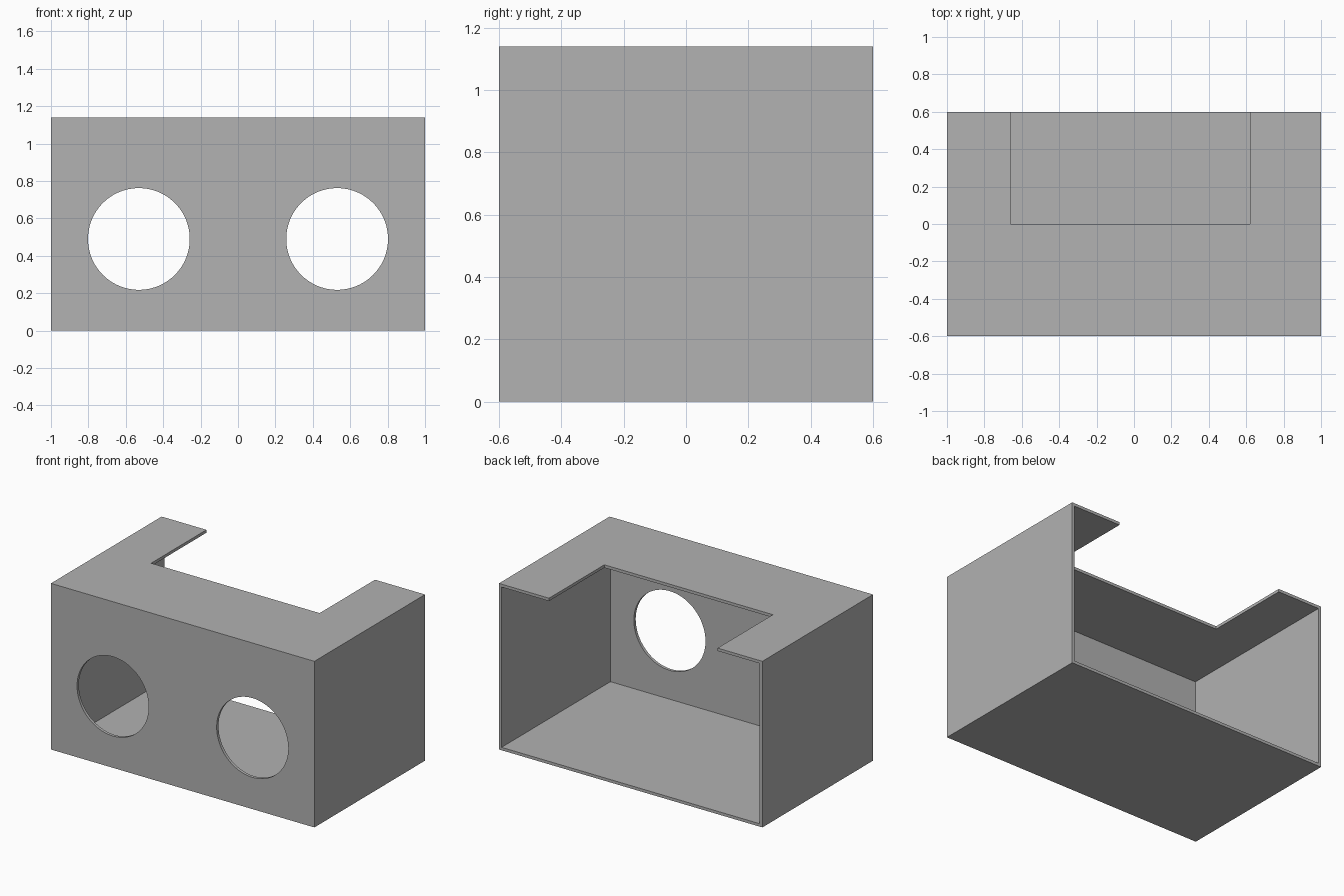
import bpy
from mathutils import Vector

if "Cube" in bpy.data.objects:
    bpy.data.objects.remove(bpy.data.objects["Cube"], do_unlink=True)

WIDTH, DEPTH, HEIGHT, WALL = 2.0, 1.2, 1.14, 0.02
HOLE_X, HOLE_Z, HOLE_RADIUS = 0.53, 0.49, 0.272

grey = bpy.data.materials.new("light_grey")
grey.use_nodes = True
grey.diffuse_color = (0.445, 0.445, 0.445, 1)
grey.node_tree.nodes["Principled BSDF"].inputs["Base Color"].default_value = grey.diffuse_color


def box(name, low, high):
    """Box between two opposite corners."""
    low, high = Vector(low), Vector(high)
    bpy.ops.mesh.primitive_cube_add(size=1, location=(low + high) / 2)
    obj = bpy.context.object
    obj.name = name
    obj.scale = high - low
    bpy.ops.object.transform_apply(location=True, rotation=True, scale=True)
    obj.data.materials.append(grey)
    return obj


def cut(target, cutter):
    """Subtract the cutter, then discard it."""
    cutter.hide_render = True
    mod = target.modifiers.new(cutter.name, 'BOOLEAN')
    mod.operation = 'DIFFERENCE'
    mod.solver = 'EXACT'
    mod.object = cutter
    bpy.context.view_layer.objects.active = target
    bpy.ops.object.modifier_apply(modifier=mod.name)
    bpy.data.objects.remove(cutter, do_unlink=True)


x, y = WIDTH / 2, DEPTH / 2

# Outer block, hollowed from the open back
housing = box("housing", (-x, -y, 0), (x, y, HEIGHT))
cut(housing, box("cavity", (-x + WALL, -y + WALL, WALL),
                 (x - WALL, y + 0.2, HEIGHT - WALL)))

# Slightly off-centre notch in the top panel
cut(housing, box("top_notch", (-0.66, 0, HEIGHT - 0.2), (0.62, y + 0.2, HEIGHT + 0.2)))

# Two round openings in the front panel
for side in (-1, 1):
    bpy.ops.mesh.primitive_cylinder_add(
        vertices=96, radius=HOLE_RADIUS, depth=0.4,
        location=(side * HOLE_X, -y, HOLE_Z), rotation=(1.5707963, 0, 0))
    hole = bpy.context.object
    hole.name = "front_hole"
    hole.data.materials.append(grey)
    cut(housing, hole)

bpy.ops.object.select_all(action='DESELECT')
housing.select_set(True)
bpy.context.view_layer.objects.active = housing
bpy.ops.object.shade_smooth_by_angle(angle=0.5)
